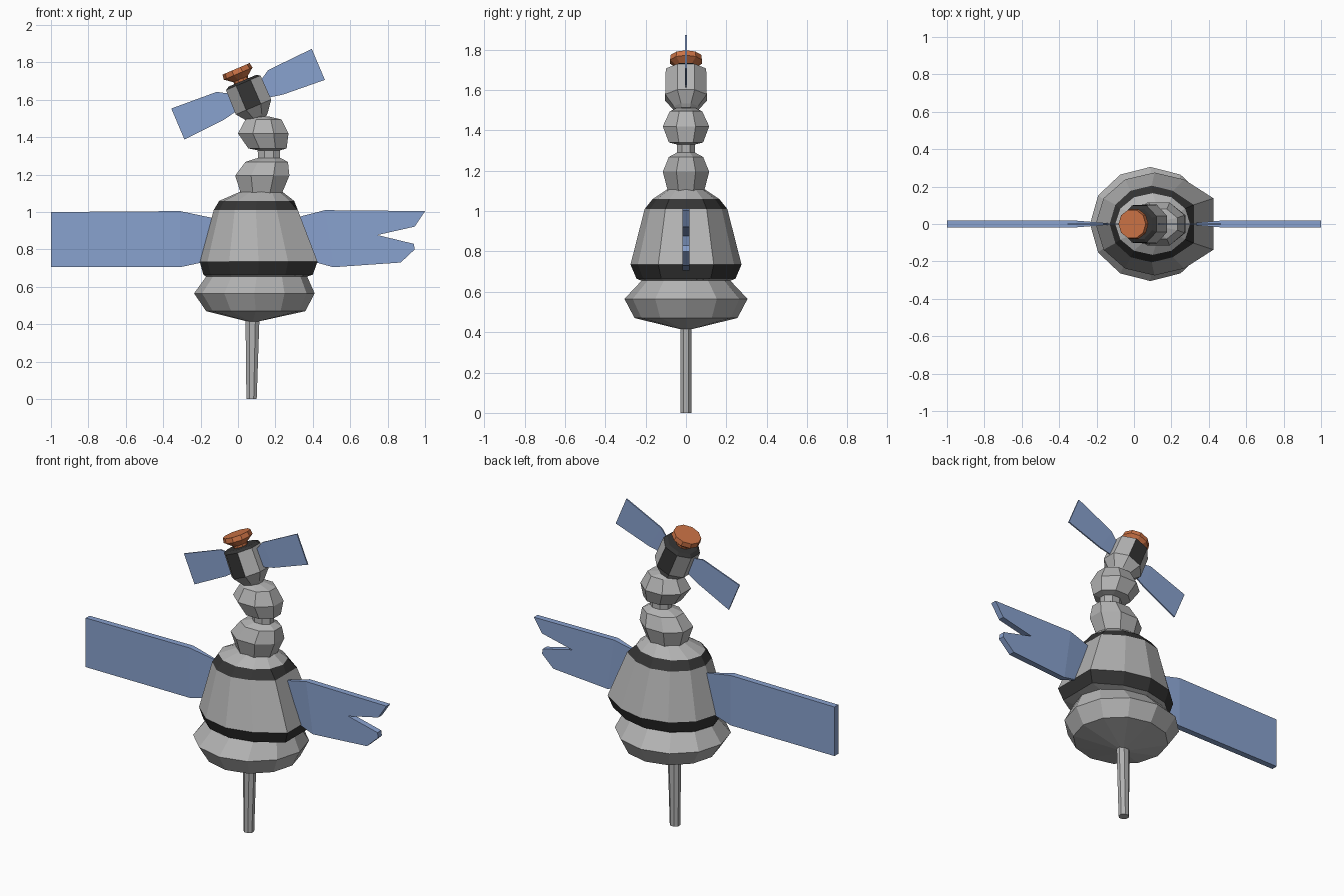
import bpy, bmesh, math
from mathutils import Matrix

if "Cube" in bpy.data.objects:
    bpy.data.objects.remove(bpy.data.objects["Cube"])


def material(name, rgb):
    m = bpy.data.materials.new(name)
    m.diffuse_color = (*rgb, 1)
    m.use_nodes = True
    m.node_tree.nodes["Principled BSDF"].inputs["Base Color"].default_value = m.diffuse_color
    return m


GREY = material("grey", (0.45, 0.45, 0.45))
DARK = material("dark", (0.035, 0.035, 0.035))
BLUE = material("blue", (0.25, 0.36, 0.62))
ORANGE = material("orange", (0.60, 0.17, 0.06))


def finish(name, bm, mats, matrix=None):
    bmesh.ops.recalc_face_normals(bm, faces=bm.faces[:])
    me = bpy.data.meshes.new(name)
    bm.to_mesh(me)
    bm.free()
    for m in mats:
        me.materials.append(m)
    ob = bpy.data.objects.new(name, me)
    bpy.context.collection.objects.link(ob)
    if matrix:
        ob.matrix_world = matrix
    return ob


def loft(name, rings, sides, phase=0.0, mats=(GREY, DARK), dark=(), flat=(), matrix=None):
    """Rings are (z, x_min, x_max, half_depth); dark = banded rows, flat = rings squared off at +x."""
    bm = bmesh.new()
    loops = []
    for i, (z, x0, x1, ry) in enumerate(rings):
        loop = []
        for k in range(sides):
            a = 2 * math.pi * (k + phase) / sides
            c = math.cos(a)
            x = (x0 + x1) / 2 + (x1 - x0) / 2 * c / (math.cos(math.pi / sides) if phase else 1)
            if i in flat and c > 0.8:
                x = x1
            loop.append(bm.verts.new((x, ry * math.sin(a) / (math.cos(math.pi / sides) if phase else 1), z)))
        loops.append(loop)
    for i in range(len(loops) - 1):
        a, b = loops[i], loops[i + 1]
        for k in range(sides):
            n = (k + 1) % sides
            f = bm.faces.new((a[k], a[n], b[n], b[k]))
            f.material_index = int(i in dark)
    bm.faces.new(loops[0])
    bm.faces.new(loops[-1])
    return finish(name, bm, mats, matrix)


def panel(name, root, blade, thick, root_thick, matrix=None):
    """Slab blade in the xz plane plus a root that tapers; blade[0] and blade[-1] meet the root."""
    bm = bmesh.new()
    sides = []
    for s in (-1, 1):
        b = [bm.verts.new((x, s * thick, z)) for x, z in blade]
        r = [bm.verts.new((x, s * root_thick, z)) for x, z in root]
        bm.faces.new(b)
        bm.faces.new((r[0], b[0], b[-1], r[1]))
        sides.append([r[0]] + b + [r[1]])
    p, q = sides
    for i in range(len(p)):
        j = (i + 1) % len(p)
        bm.faces.new((p[i], p[j], q[j], q[i]))
    return finish(name, bm, [BLUE], matrix)


# support pole
loft("pole", [(0, 0.045, 0.10, 0.027), (0.44, 0.04, 0.115, 0.027)], 8, 0.5)

# main hull with two dark bands
loft("hull", [(0.415, 0.05, 0.11, 0.03), (0.47, -0.17, 0.36, 0.255),
              (0.565, -0.235, 0.41, 0.305), (0.655, -0.17, 0.37, 0.22),
              (0.665, -0.185, 0.40, 0.245), (0.735, -0.205, 0.425, 0.275),
              (1.01, -0.13, 0.32, 0.205), (1.06, -0.10, 0.30, 0.165),
              (1.11, 0.015, 0.235, 0.09)],
     12, dark=(4, 6), flat=(4, 5, 6))

# two bulb modules with a thin neck between
loft("neck_modules", [(1.10, 0.015, 0.235, 0.09), (1.195, -0.015, 0.275, 0.115),
                      (1.268, 0.04, 0.267, 0.085), (1.29, 0.108, 0.225, 0.045),
                      (1.33, 0.105, 0.225, 0.045), (1.34, 0.055, 0.26, 0.085),
                      (1.42, 0.0, 0.27, 0.115), (1.495, 0.04, 0.232, 0.08),
                      (1.512, 0.06, 0.16, 0.045)], 8, 0.5)

# tilted head, with dark front and back plates and a dark rim
tilt = Matrix.Translation((0.054, 0, 1.63)) @ Matrix.Rotation(math.radians(-23), 4, 'Y')
head = loft("head", [(t, -r, r, r) for t, r in
                     ((-0.145, 0.045), (-0.13, 0.06), (-0.074, 0.103), (0.066, 0.10), (0.078, 0.08))],
            8, 0.5, dark=(3,), matrix=tilt)
for p in head.data.polygons:
    if p.center.z > 0.07 or (abs(p.normal.y) > 0.95 and abs(p.center.z) < 0.03):
        p.material_index = 1

# orange docking cap
loft("cap", [(t, -r, r, r) for t, r in
             ((0.07, 0.04), (0.09, 0.042), (0.122, 0.083), (0.15, 0.079))],
     10, mats=(ORANGE,), matrix=tilt @ Matrix.Translation((-0.006, 0, 0)))

# small solar panels on the head
for s, side in ((-1, "left"), (1, "right")):
    panel("head_panel_" + side, [(s * 0.07, 0.03), (s * 0.07, -0.055)],
          [(s * 0.15, 0.077), (s * 0.408, 0.09), (s * 0.408, -0.09), (s * 0.172, -0.075)],
          0.004, 0.003, tilt)

# large solar panels, the right one broken at its end
panel("left_panel", [(-0.12, 0.965), (-0.17, 0.735)],
      [(-0.31, 1.005), (-1.0, 1.0), (-1.0, 0.705), (-0.31, 0.705)], 0.018, 0.003)
panel("right_panel", [(0.29, 0.965), (0.40, 0.735)],
      [(0.465, 1.01), (1.0, 1.005), (0.945, 0.922), (0.745, 0.877), (0.94, 0.83),
       (0.945, 0.80), (0.87, 0.73), (0.51, 0.705)], 0.018, 0.003)
